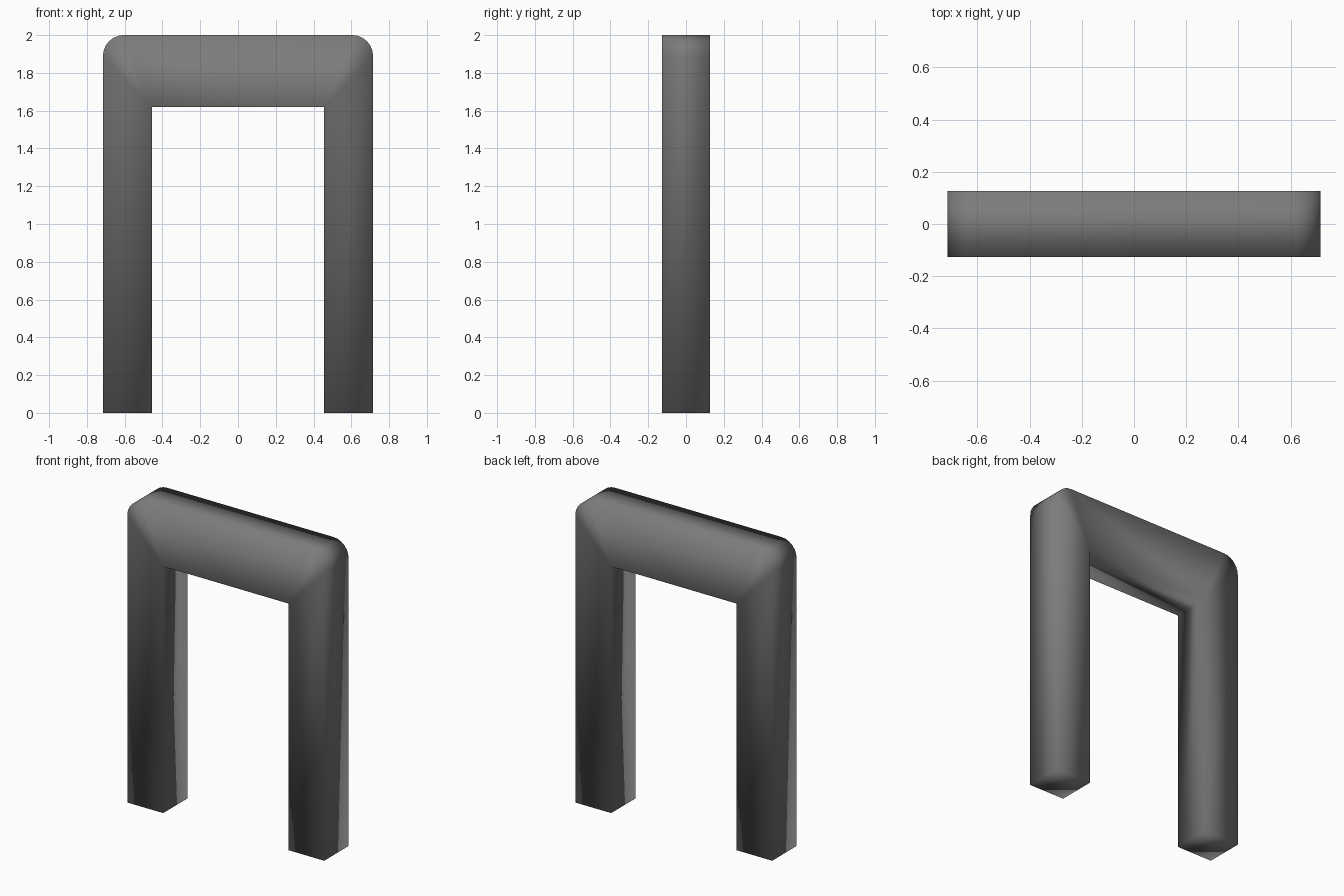
import bpy, bmesh, math

if "Cube" in bpy.data.objects:
    bpy.data.objects.remove(bpy.data.objects["Cube"], do_unlink=True)

HALF_W, INNER_W = 0.715, 0.455
TOP, INNER_TOP = 2.0, 1.62
DEPTH, RADIUS, STEPS = 0.127, 0.11, 6

grey = bpy.data.materials.new("dark_grey")
grey.use_nodes = True
colour = (0.2, 0.2, 0.2, 1)
grey.diffuse_color = colour
grey.node_tree.nodes["Principled BSDF"].inputs["Base Color"].default_value = colour

# Right half of the path as (outer, inner) pairs, foot to crown
half = [((HALF_W, 0), (INNER_W, 0))]
for i in range(STEPS + 1):
    a = math.pi / 2 * i / STEPS
    outer = (HALF_W - RADIUS + RADIUS * math.cos(a), TOP - RADIUS + RADIUS * math.sin(a))
    half.append((outer, (INNER_W, INNER_TOP)))
mirrored = [((-o[0], o[1]), (-n[0], n[1])) for o, n in reversed(half)]
stations = half + mirrored

# Square bar swept along the arch, fanned around the inner corners
bm = bmesh.new()
rings = []
for (ox, oz), (ix, iz) in stations:
    section = [(ox, -DEPTH, oz), (ox, DEPTH, oz), (ix, DEPTH, iz), (ix, -DEPTH, iz)]
    rings.append([bm.verts.new(p) for p in section])
for a, b in zip(rings, rings[1:]):
    for k in range(4):
        j = (k + 1) % 4
        bm.faces.new((a[k], a[j], b[j], b[k]))
for foot in (rings[0], rings[-1]):
    bm.faces.new(foot)
bmesh.ops.remove_doubles(bm, verts=bm.verts, dist=0.0001)
bmesh.ops.recalc_face_normals(bm, faces=bm.faces)
for f in bm.faces:
    f.smooth = True

mesh = bpy.data.meshes.new("arch_frame")
bm.to_mesh(mesh)
bm.free()
mesh.materials.append(grey)
arch = bpy.data.objects.new("arch_frame", mesh)
bpy.context.collection.objects.link(arch)
